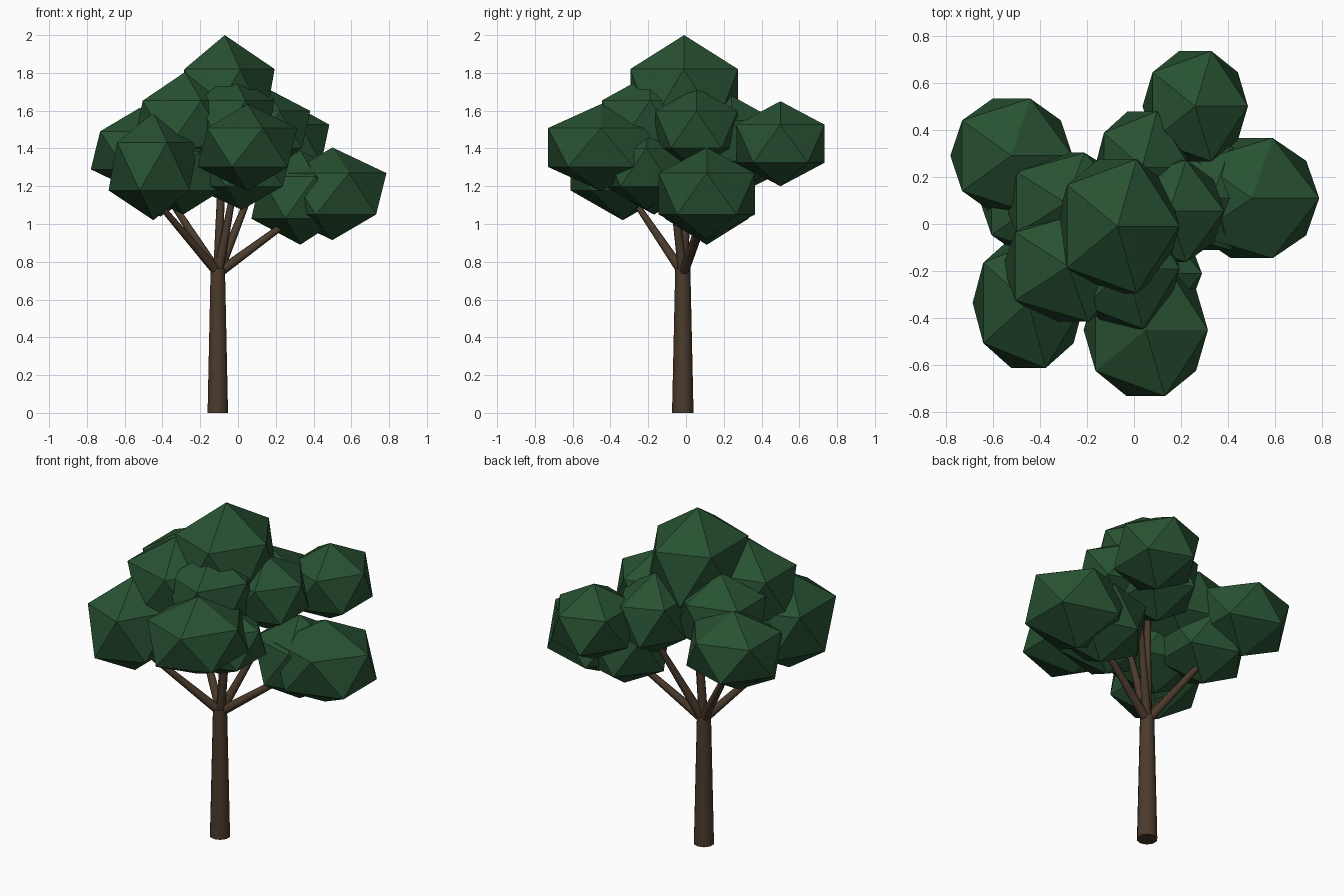
import bpy
import bmesh
from mathutils import Matrix, Vector

cube = bpy.data.objects.get("Cube")
if cube:
    bpy.data.objects.remove(cube, do_unlink=True)


def material(name, rgb):
    mat = bpy.data.materials.new(name)
    mat.use_nodes = True
    colour = (*rgb, 1)
    mat.diffuse_color = colour
    bsdf = next(n for n in mat.node_tree.nodes if n.type == "BSDF_PRINCIPLED")
    bsdf.inputs["Base Color"].default_value = colour
    return mat


leaf_green = material("leaf_green", (0.021, 0.083, 0.032))
bark_brown = material("bark_brown", (0.07, 0.043, 0.025))


def finish(bm, name, mat):
    mesh = bpy.data.meshes.new(name)
    bm.to_mesh(mesh)
    bm.free()
    mesh.materials.append(mat)
    obj = bpy.data.objects.new(name, mesh)
    bpy.context.collection.objects.link(obj)
    return obj


def limb(name, start, end, r1, r2, sides):
    """Tapered wooden limb between two points."""
    start, end = Vector(start), Vector(end)
    axis = end - start
    turn = axis.to_track_quat("Z", "Y").to_matrix().to_4x4()
    bm = bmesh.new()
    bmesh.ops.create_cone(bm, cap_ends=True, segments=sides, radius1=r1, radius2=r2,
                          depth=axis.length,
                          matrix=Matrix.Translation((start + end) / 2) @ turn)
    obj = finish(bm, name, bark_brown)
    bpy.ops.object.select_all(action="DESELECT")
    obj.select_set(True)
    bpy.context.view_layer.objects.active = obj
    bpy.ops.object.shade_smooth_by_angle(angle=0.9)


def clump(name, centre, size):
    """Faceted leaf ball with one corner pointing straight up."""
    bm = bmesh.new()
    bmesh.ops.create_icosphere(bm, subdivisions=1, radius=1,
                               matrix=Matrix.Translation(centre)
                               @ Matrix.Diagonal((*size, 1)))
    finish(bm, name, leaf_green)


# Trunk and branches
limb("trunk", (-0.107, -0.017, 0), (-0.107, -0.017, 0.765), 0.057, 0.04, 10)
fork = (-0.105, -0.015, 0.74)
branch_ends = {
    "branch_east": (0.33, 0.09, 1.06),
    "branch_north": (0.08, 0.15, 1.2),
    "branch_northwest": (-0.42, 0.17, 1.22),
    "branch_southwest": (-0.44, -0.28, 1.13),
    "branch_south": (-0.01, -0.08, 1.25),
    "branch_centre": (-0.08, 0.02, 1.5),
}
for name, end in branch_ends.items():
    limb(name, fork, end, 0.027, 0.015, 8)

# Crown
clump("crown_top", (-0.07, -0.01, 1.675), (0.295, 0.335, 0.325))

# Outer clumps at the ends of the branches
clump("outer_northwest", (-0.52, 0.29, 1.39), (0.29, 0.285, 0.225))
clump("outer_southwest", (-0.448, -0.335, 1.305), (0.265, 0.325, 0.285))
clump("outer_south", (0.05, -0.45, 1.405), (0.295, 0.33, 0.23))
clump("outer_north", (0.26, 0.5, 1.425), (0.25, 0.275, 0.225))
clump("outer_east", (0.5, 0.11, 1.16), (0.32, 0.3, 0.245))

# Lower inner clumps
clump("inner_east", (0.33, 0.11, 1.14), (0.29, 0.26, 0.25))
clump("inner_south", (0.02, -0.21, 1.3), (0.3, 0.26, 0.225))
clump("inner_southwest", (-0.29, -0.17, 1.28), (0.28, 0.27, 0.23))
clump("inner_northwest", (-0.41, 0.09, 1.27), (0.27, 0.26, 0.23))
clump("inner_north", (0.035, 0.24, 1.44), (0.225, 0.28, 0.24))

# Upper inner clumps
clump("upper_west", (-0.29, 0.09, 1.46), (0.29, 0.25, 0.25))
clump("upper_southwest", (-0.28, -0.18, 1.53), (0.31, 0.275, 0.275))
clump("upper_south", (-0.03, -0.19, 1.54), (0.25, 0.3, 0.255))
clump("upper_east", (0.15, 0.055, 1.5), (0.26, 0.255, 0.22))
